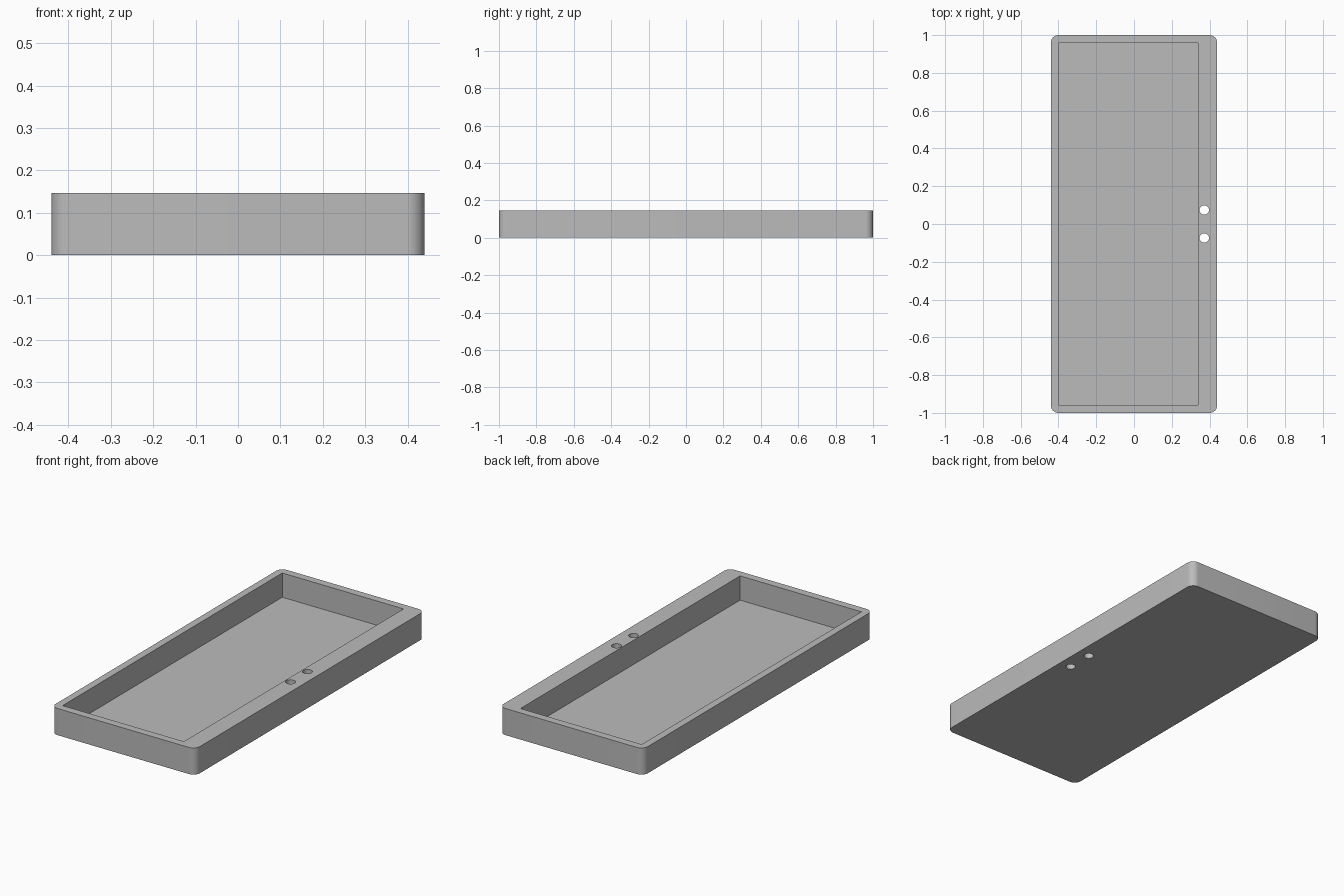
import bpy, bmesh
from math import cos, sin, pi, radians

if "Cube" in bpy.data.objects:
    bpy.data.objects.remove(bpy.data.objects["Cube"], do_unlink=True)

HALF_X, HALF_Y, HEIGHT, RADIUS = 0.44, 1.0, 0.147, 0.04
FLOOR = 0.0133
POCKET_X, POCKET_Y = (-0.40, 0.34), 0.957

# Grey plastic
grey = bpy.data.materials.new("grey")
grey.use_nodes = True
grey.diffuse_color = (0.5, 0.5, 0.5, 1)
grey.node_tree.nodes["Principled BSDF"].inputs["Base Color"].default_value = (0.5, 0.5, 0.5, 1)


def prism(name, outline, z0, z1):
    """Extrude a closed outline from z0 to z1."""
    bm = bmesh.new()
    base = bm.faces.new([bm.verts.new((x, y, z0)) for x, y in outline])
    top = bmesh.ops.extrude_face_region(bm, geom=[base])["geom"]
    bmesh.ops.translate(bm, vec=(0, 0, z1 - z0),
                        verts=[v for v in top if isinstance(v, bmesh.types.BMVert)])
    bmesh.ops.recalc_face_normals(bm, faces=bm.faces)
    mesh = bpy.data.meshes.new(name)
    bm.to_mesh(mesh)
    bm.free()
    mesh.materials.append(grey)
    obj = bpy.data.objects.new(name, mesh)
    bpy.context.collection.objects.link(obj)
    return obj


def arc(cx, cy, r, start, end, steps):
    return [(cx + r * cos(start + (end - start) * i / steps),
             cy + r * sin(start + (end - start) * i / steps)) for i in range(steps + 1)]


# Tray body with rounded vertical corners
outline = []
for i, (sx, sy) in enumerate([(1, 1), (-1, 1), (-1, -1), (1, -1)]):
    outline += arc(sx * (HALF_X - RADIUS), sy * (HALF_Y - RADIUS), RADIUS,
                   i * pi / 2, (i + 1) * pi / 2, 12)
tray = prism("tray", outline, 0, HEIGHT)

# Square-cornered pocket and two through holes in the wide rim
x0, x1 = POCKET_X
cutters = [prism("pocket_cutter", [(x0, -POCKET_Y), (x1, -POCKET_Y),
                                   (x1, POCKET_Y), (x0, POCKET_Y)], FLOOR, HEIGHT + 0.1)]
for side, y in (("front", -0.074), ("back", 0.074)):
    circle = arc(0.372, y, 0.025, 0, 2 * pi, 32)[:-1]
    cutters.append(prism(side + "_hole_cutter", circle, -0.1, HEIGHT + 0.1))

bpy.context.view_layer.objects.active = tray
tray.select_set(True)
for cutter in cutters:
    mod = tray.modifiers.new(cutter.name, 'BOOLEAN')
    mod.operation, mod.solver, mod.object = 'DIFFERENCE', 'EXACT', cutter
    bpy.ops.object.modifier_apply(modifier=mod.name)
    bpy.data.objects.remove(cutter, do_unlink=True)

bpy.ops.object.shade_smooth_by_angle(angle=radians(30))
